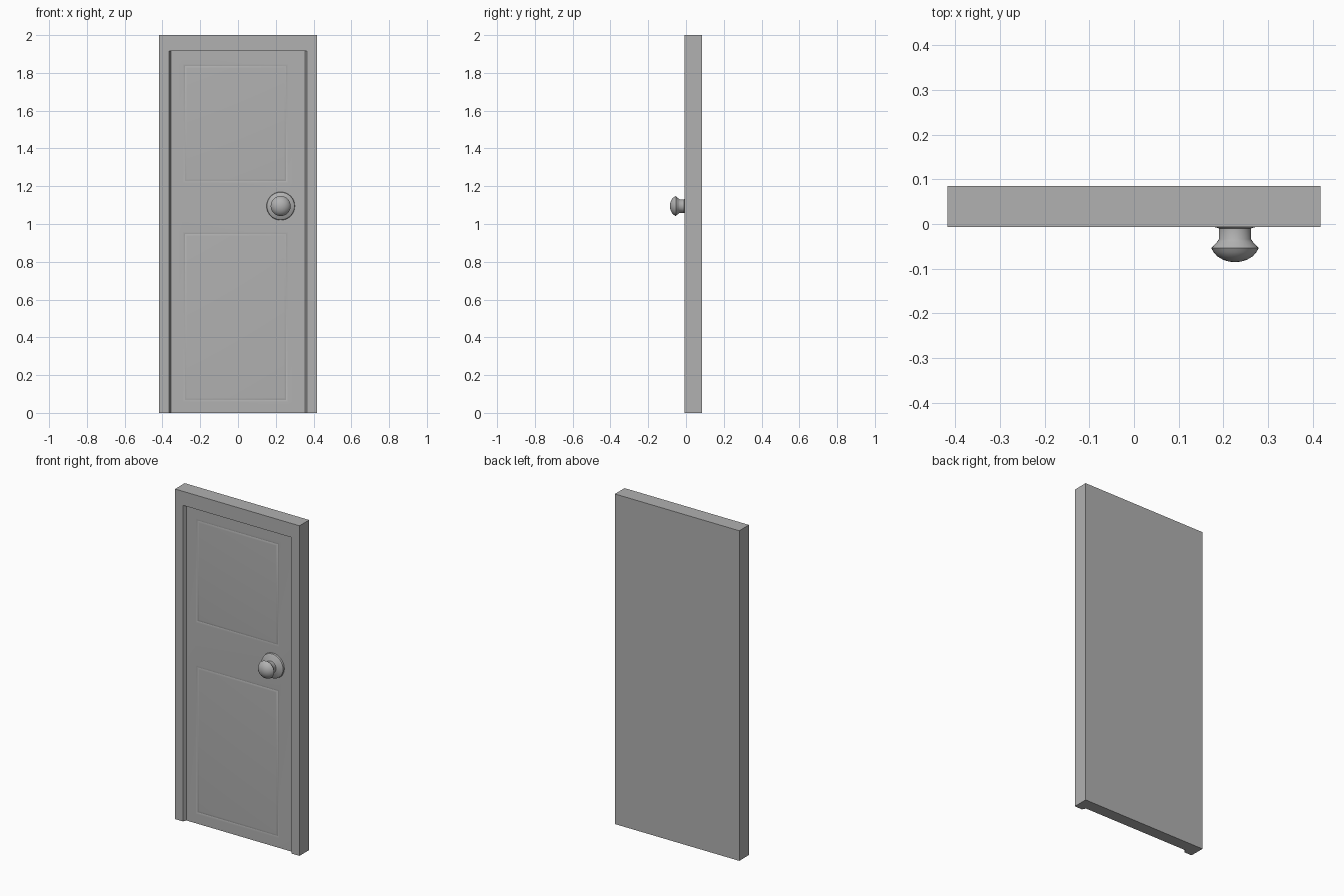
import bpy, bmesh, math

if "Cube" in bpy.data.objects:
    bpy.data.objects.remove(bpy.data.objects["Cube"])

W, H = 0.417, 2.0            # half width and height of the frame
Y0, Y1, Y2 = -0.007, 0.014, 0.0855   # frame front, leaf front, back
OF, OB, OT = 0.365, 0.355, 1.915   # opening half width front / back, opening top

# Mid-grey paint shared by every part
paint = bpy.data.materials.new("grey_paint")
paint.diffuse_color = (0.44, 0.44, 0.44, 1)
paint.use_nodes = True
paint.node_tree.nodes["Principled BSDF"].inputs["Base Color"].default_value = paint.diffuse_color


def finish(name, bm, angle=None):
    me = bpy.data.meshes.new(name)
    bm.to_mesh(me)
    bm.free()
    me.materials.append(paint)
    ob = bpy.data.objects.new(name, me)
    bpy.context.collection.objects.link(ob)
    if angle:
        bpy.ops.object.select_all(action='DESELECT')
        ob.select_set(True)
        bpy.context.view_layer.objects.active = ob
        bpy.ops.object.shade_smooth_by_angle(angle=math.radians(angle))
    return ob


# Door frame: U-shaped front, splayed rebate and solid flat back
bm = bmesh.new()
def loop(points, y):
    return [bm.verts.new((x, y, z)) for x, z in points]
outer = [(-W, 0), (-W, H), (W, H), (W, 0)]
f = loop(outer, Y0)
b = loop(outer, Y2)
i = loop([(-OF, 0), (-OF, OT), (OF, OT), (OF, 0)], Y0)
r = loop([(-OB, 0), (-OB, OT), (OB, OT), (OB, 0)], Y1)
for k in range(3):
    bm.faces.new((f[k], f[k + 1], i[k + 1], i[k]))   # front
    bm.faces.new((f[k], b[k], b[k + 1], f[k + 1]))   # outer sides
    bm.faces.new((i[k], i[k + 1], r[k + 1], r[k]))   # rebate
bm.faces.new(b)
bm.faces.new((f[0], i[0], r[0], r[3], i[3], f[3], b[3], b[0]))
bmesh.ops.recalc_face_normals(bm, faces=bm.faces)
finish("door_frame", bm)

# Door leaf: front sheet with two shallow, soft panel grooves
bm = bmesh.new()
xs = [-OB, -0.292, 0.266, OB]
zs = [0, 0.058, 0.958, 1.217, 1.847, OT]
grid = [[bm.verts.new((x, Y1, z)) for x in xs] for z in zs]
panels = []
for j in range(len(zs) - 1):
    for k in range(len(xs) - 1):
        face = bm.faces.new((grid[j][k], grid[j][k + 1], grid[j + 1][k + 1], grid[j + 1][k]))
        if k == 1 and j in (1, 3):
            panels.append(face)
bm.normal_update()
for width, depth in ((0.006, -0.0003), (0.009, -0.0022), (0.009, 0.0022), (0.006, 0.0003)):
    bmesh.ops.inset_individual(bm, faces=panels, thickness=width, depth=depth)
    bm.normal_update()
finish("door_leaf", bm, 35)


# Knob and rosette: lathed profile of (radius, y)
def lathe(name, profile, cx, cz, n=32):
    bm = bmesh.new()
    rings = []
    for rad, y in profile:
        if rad == 0:
            rings.append([bm.verts.new((cx, y, cz))] * n)
        else:
            rings.append([bm.verts.new((cx + rad * math.cos(2 * math.pi * s / n), y,
                                        cz + rad * math.sin(2 * math.pi * s / n)))
                          for s in range(n)])
    for a, c in zip(rings, rings[1:]):
        for s in range(n):
            t = (s + 1) % n
            bm.faces.new(list(dict.fromkeys((a[s], a[t], c[t], c[s]))))
    bmesh.ops.recalc_face_normals(bm, faces=bm.faces)
    # Open at the back, so orient by the face furthest forward
    bm.faces.ensure_lookup_table()
    tip = min(bm.faces, key=lambda q: q.calc_center_median().y)
    if tip.normal.y > 0:
        bmesh.ops.reverse_faces(bm, faces=bm.faces)
    return finish(name, bm, 40)


lathe("door_knob", [
    (0.075, Y1), (0.073, 0.004), (0.060, -0.003), (0.038, -0.009),
    (0.036, -0.010), (0.036, -0.034), (0.040, -0.040), (0.053, -0.054),
    (0.048, -0.063), (0.040, -0.072), (0.027, -0.080), (0.014, -0.084), (0, -0.0855),
], 0.226, 1.095)
